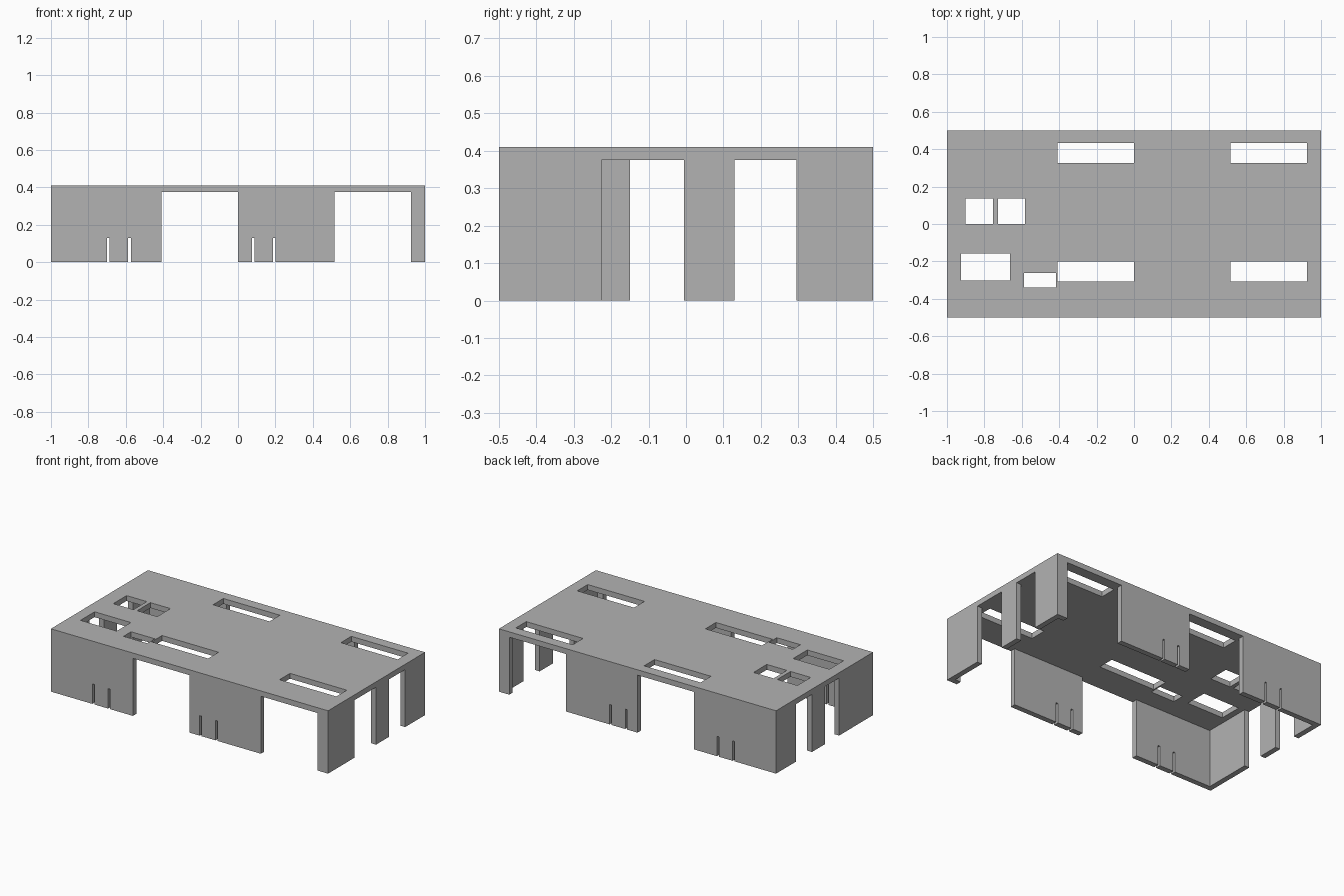
import bpy
import bmesh
from mathutils import Matrix

cube = bpy.data.objects.get("Cube")
if cube:
    bpy.data.objects.remove(cube, do_unlink=True)

HEIGHT, CEILING, WALL = 0.41, 0.375, 0.035
LOW, HIGH = -0.1, 0.6

grey = bpy.data.materials.new("plain grey")
grey.use_nodes = True
grey.diffuse_color = (0.45, 0.45, 0.45, 1)
grey.node_tree.nodes["Principled BSDF"].inputs["Base Color"].default_value = grey.diffuse_color


def block(name, x, y, z):
    """Box spanning the given (min, max) ranges."""
    bm = bmesh.new()
    size = [b - a for a, b in (x, y, z)]
    middle = [(a + b) / 2 for a, b in (x, y, z)]
    bmesh.ops.create_cube(bm, size=1, matrix=Matrix.LocRotScale(middle, None, size))
    mesh = bpy.data.meshes.new(name)
    bm.to_mesh(mesh)
    bm.free()
    mesh.materials.append(grey)
    obj = bpy.data.objects.new(name, mesh)
    bpy.context.collection.objects.link(obj)
    return obj


# Outer shell and its hollow inside
shell = block("cover_shell", (-1, 1), (-0.5, 0.5), (0, HEIGHT))
inner_x, inner_y = 1 - WALL, 0.5 - WALL
cutters = [block("cavity_cutter", (-inner_x, inner_x), (-inner_y, inner_y), (LOW, CEILING))]

# Wide openings through the front and back walls
bays = [(-0.408, 0), (0.515, 0.925)]
for bay in bays:
    cutters.append(block("bay_cutter", bay, (-0.6, 0.6), (LOW, CEILING)))

# Doorways in the two end walls
for x, start in (((0.9, 1.1), -0.225), ((-1.1, -0.9), -0.15)):
    for y in ((start, -0.005), (0.13, 0.295)):
        cutters.append(block("doorway_cutter", x, y, (LOW, CEILING)))

# Narrow slots at the foot of the front and back walls
for x in (-0.694, -0.58, 0.081, 0.194):
    cutters.append(block("slot_cutter", (x - 0.007, x + 0.007), (-0.6, 0.6), (LOW, 0.13)))

# Windows through the roof
windows = [(bay, y) for bay in bays for y in ((0.325, 0.432), (-0.308, -0.2))]
windows += [((-0.9, -0.754), (0, 0.137)), ((-0.728, -0.583), (0, 0.137)),
            ((-0.925, -0.663), (-0.303, -0.157)), ((-0.588, -0.417), (-0.34, -0.262))]
for x, y in windows:
    cutters.append(block("window_cutter", x, y, (0.2, HIGH)))

# Cut everything out, then bake the result
for cutter in cutters:
    cutter.hide_render = True
    cut = shell.modifiers.new(cutter.name, "BOOLEAN")
    cut.operation = "DIFFERENCE"
    cut.solver = "EXACT"
    cut.object = cutter
graph = bpy.context.evaluated_depsgraph_get()
baked = bpy.data.meshes.new_from_object(shell.evaluated_get(graph))
shell.modifiers.clear()
shell.data = baked
for cutter in cutters:
    bpy.data.objects.remove(cutter, do_unlink=True)
